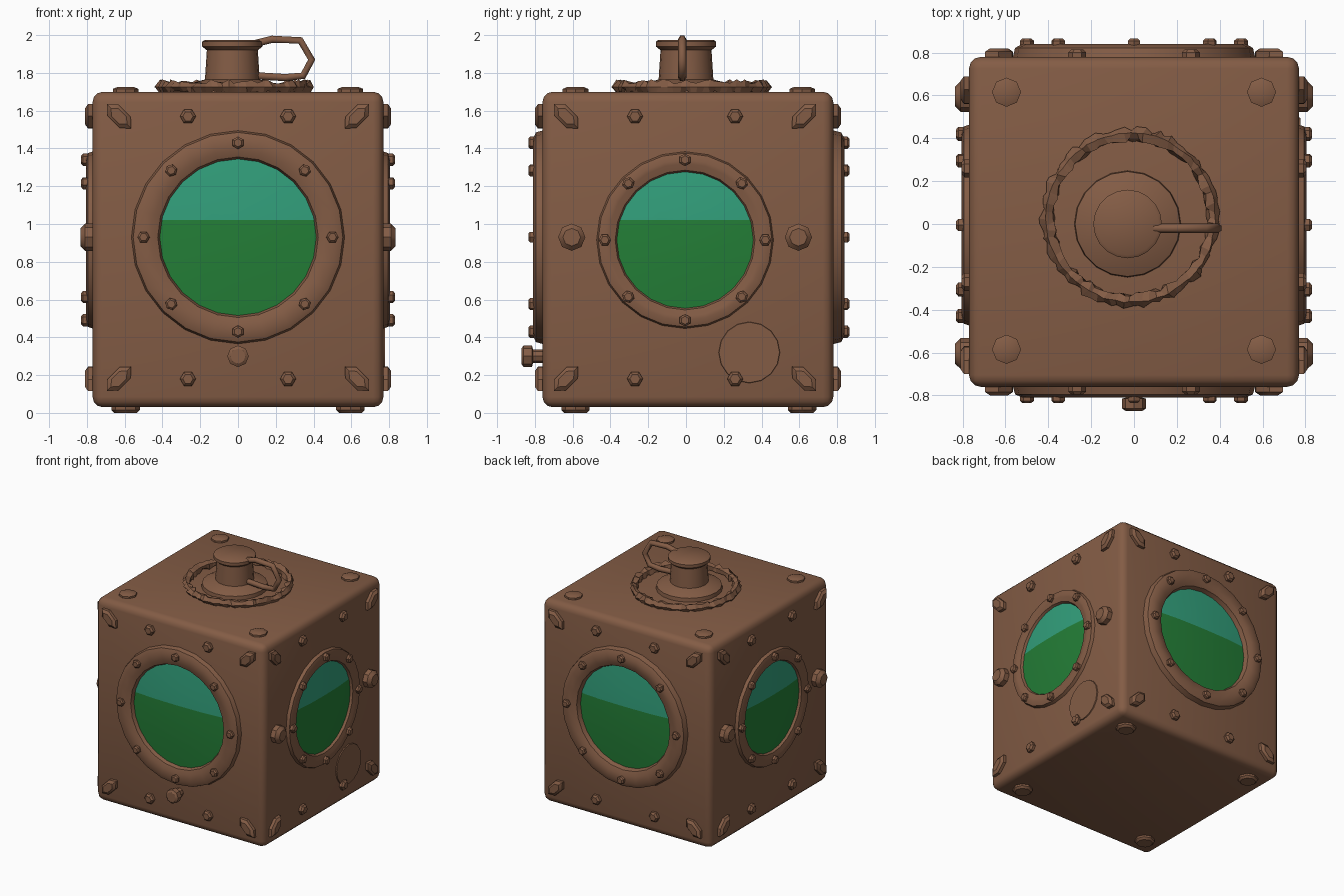
import bpy, bmesh, math, random
from mathutils import Matrix, Vector

if "Cube" in bpy.data.objects:
    bpy.data.objects.remove(bpy.data.objects["Cube"])

random.seed(4)


def material(name, rgb):
    m = bpy.data.materials.new(name)
    m.diffuse_color = (*rgb, 1)
    m.use_nodes = True
    m.node_tree.nodes["Principled BSDF"].inputs["Base Color"].default_value = m.diffuse_color
    return m


BROWN = material("brown metal", (0.23, 0.108, 0.06))
GREEN = material("green liquid", (0.017, 0.21, 0.038))
TEAL = material("teal glass", (0.032, 0.35, 0.2))


def finish(name, bm, mats=(BROWN,), matrix=Matrix(), angle=35):
    bmesh.ops.recalc_face_normals(bm, faces=bm.faces)
    me = bpy.data.meshes.new(name)
    bm.to_mesh(me)
    bm.free()
    for m in mats:
        me.materials.append(m)
    ob = bpy.data.objects.new(name, me)
    ob.matrix_world = matrix
    bpy.context.collection.objects.link(ob)
    bpy.ops.object.select_all(action='DESELECT')
    ob.select_set(True)
    bpy.context.view_layer.objects.active = ob
    bpy.ops.object.shade_smooth_by_angle(angle=math.radians(angle))
    return ob


def lathe(bm, profile, n, matrix=Matrix(), closed=False):
    """Spin (radius, height) points around local z; radius 0 closes to a pole."""
    rings = []
    for r, h in profile:
        if r == 0:
            rings.append([bm.verts.new(matrix @ Vector((0, 0, h)))] * n)
        else:
            rings.append([bm.verts.new(matrix @ Vector((
                r * math.cos(2 * math.pi * i / n), r * math.sin(2 * math.pi * i / n), h)))
                for i in range(n)])
    if closed:
        rings.append(rings[0])
    for a, b in zip(rings, rings[1:]):
        for i in range(n):
            j = (i + 1) % n
            corners = list(dict.fromkeys([a[i], a[j], b[j], b[i]]))
            bm.faces.new(corners)


def bolt(bm, x, y, r, h, z=0.0, n=6, turn=0.0, stretch=1.0):
    mat = (Matrix.Translation((x, y, z)) @ Matrix.Rotation(turn, 4, 'Z')
           @ Matrix.Diagonal((stretch, 1, 1, 1)))
    lathe(bm, [(0, -0.02), (r, -0.02), (r, h * 0.6), (r * 0.65, h), (0, h)], n, mat)


def side_frame(normal, dist, z):
    """Local z points out of the wall, local y points up."""
    n = Vector(normal)
    up = Vector((0, 0, 1))
    m = Matrix((up.cross(n), up, n)).transposed().to_4x4()
    m.translation = n * dist + up * z
    return m


# Tank body: box with rounded edges
bm = bmesh.new()
bmesh.ops.create_cube(bm, size=1, matrix=Matrix.Translation((0, 0.01, 0.865))
                      @ Matrix.Diagonal((1.54, 1.54, 1.67, 1)))
bmesh.ops.bevel(bm, geom=bm.edges[:], offset=0.055, segments=3, profile=0.5, affect='EDGES')
finish("tank_body", bm)

# Portholes and rivets on the four walls
walls = [("front", (0, -1, 0), 0.76, 0.93, 0.57, 0.41, 0.05),
         ("back", (0, 1, 0), 0.78, 0.93, 0.57, 0.41, 0.06),
         ("right", (1, 0, 0), 0.77, 0.915, 0.475, 0.355, 0.035),
         ("left", (-1, 0, 0), 0.77, 0.915, 0.475, 0.355, 0.035)]
for name, normal, dist, zc, R, r, h in walls:
    frame = side_frame(normal, dist, zc)
    if normal[0]:
        frame.translation.y -= 0.005

    # Rim
    bm = bmesh.new()
    lathe(bm, [(R, -0.02), (R - 0.015, h * 0.7), (R - 0.05, h), (r + 0.05, h * 0.9),
               (r + 0.015, h * 0.65), (r - 0.005, -0.02)], 24, closed=True)
    finish(name + "_porthole_rim", bm, matrix=frame)

    # Glass, split at the liquid level
    bm = bmesh.new()
    lathe(bm, [(r + 0.01, 0.004), (r * 0.6, 0.018), (0, 0.024)], 20)
    level = 1.02 - zc
    bmesh.ops.bisect_plane(bm, geom=bm.verts[:] + bm.edges[:] + bm.faces[:],
                           plane_co=(0, level, 0), plane_no=(0, 1, 0))
    for f in bm.faces:
        f.material_index = int(f.calc_center_median().y > level)
    if sum((f.normal.z for f in bm.faces)) < 0:
        bmesh.ops.reverse_faces(bm, faces=bm.faces[:])
    finish(name + "_porthole_glass", bm, (GREEN, TEAL), frame)

    # Rivets round the rim
    bm = bmesh.new()
    ring_r = (R + r) / 2 + 0.01
    for i in range(8):
        a = i * math.pi / 4
        bolt(bm, ring_r * math.cos(a), ring_r * math.sin(a), 0.033, 0.025, h, turn=a)
    # Wall rivets and corner brackets
    for sx in (-1, 1):
        for z in (0.18, 1.57):
            bolt(bm, sx * 0.265, z - zc, 0.042, 0.035)
            slope = sx * (1 if z > 1 else -1) * math.pi / 4
            bolt(bm, sx * 0.63, z - zc, 0.048, 0.04, turn=slope, stretch=1.9)
        if normal[0]:
            bolt(bm, sx * 0.6, 0.93 - zc, 0.072, 0.065, n=8)
    finish(name + "_rivets", bm, matrix=frame)

# Front drain plug
bm = bmesh.new()
lathe(bm, [(0, -0.02), (0.035, -0.02), (0.035, 0.05), (0.057, 0.055), (0.057, 0.1),
           (0.04, 0.112), (0, 0.112)], 8)
finish("drain_plug", bm, matrix=side_frame((0, -1, 0), 0.76, 0.3))

# Round patch plate on the right wall
bm = bmesh.new()
lathe(bm, [(0, -0.01), (0.165, -0.01), (0.16, 0.008), (0, 0.008)], 16,
      Matrix.Translation((0.335, 0, 0)))
finish("patch_plate", bm, matrix=side_frame((1, 0, 0), 0.77, 0.32))

# Lid bolts and feet
bm = bmesh.new()
feet = bmesh.new()
for sx in (-1, 1):
    for sy in (-1, 1):
        bolt(bm, sx * 0.595, sy * 0.6 + 0.015, 0.068, 0.025, 1.7, n=8)
        lathe(feet, [(0, 0), (0.06, 0), (0.075, 0.015), (0.075, 0.05), (0, 0.05)], 8,
              Matrix.Translation((sx * 0.595, sy * 0.6 + 0.015, 0)))
finish("lid_bolts", bm)
finish("feet", feet)

# Rough weld bead on the lid
bm = bmesh.new()
n, k = 80, 5
bead = []
for i in range(n):
    a = 2 * math.pi * i / n
    row = []
    for j in range(k):
        b = 2 * math.pi * j / k
        q = 0.03 * random.uniform(0.6, 1.45)
        rad = 0.385 + q * math.cos(b)
        t = a + random.uniform(-0.025, 0.025)
        row.append(bm.verts.new((-0.015 + rad * math.cos(t), 0.03 + rad * math.sin(t),
                                 1.725 + q * math.sin(b))))
    bead.append(row)
for i in range(n):
    for j in range(k):
        a, b = bead[i], bead[(i + 1) % n]
        bm.faces.new((a[j], b[j], b[(j + 1) % k], a[(j + 1) % k]))
finish("weld_bead", bm, angle=10)

# Filler neck with collar and cap
bm = bmesh.new()
lathe(bm, [(0, 1.69), (0.25, 1.69), (0.245, 1.73), (0.2, 1.75), (0.145, 1.765), (0.135, 1.92),
           (0.16, 1.94), (0.16, 1.965), (0.145, 1.975), (0, 1.975)], 20,
      Matrix.Translation((-0.03, 0.0, 0)))
finish("filler_neck", bm)

# Handle swept along a bent path beside the neck
path = [(0.09, 1.955), (0.18, 1.978), (0.33, 1.972), (0.39, 1.87), (0.345, 1.785),
        (0.25, 1.775), (0.09, 1.785)]
cu = bpy.data.curves.new("handle_path", 'CURVE')
cu.dimensions = '3D'
cu.bevel_depth = 0.022
cu.bevel_resolution = 1
cu.use_fill_caps = True
sp = cu.splines.new('POLY')
sp.points.add(len(path) - 1)
for p, (x, z) in zip(sp.points, path):
    p.co = (x, -0.02, z, 1)
cu.materials.append(BROWN)
handle = bpy.data.objects.new("handle", cu)
bpy.context.collection.objects.link(handle)
